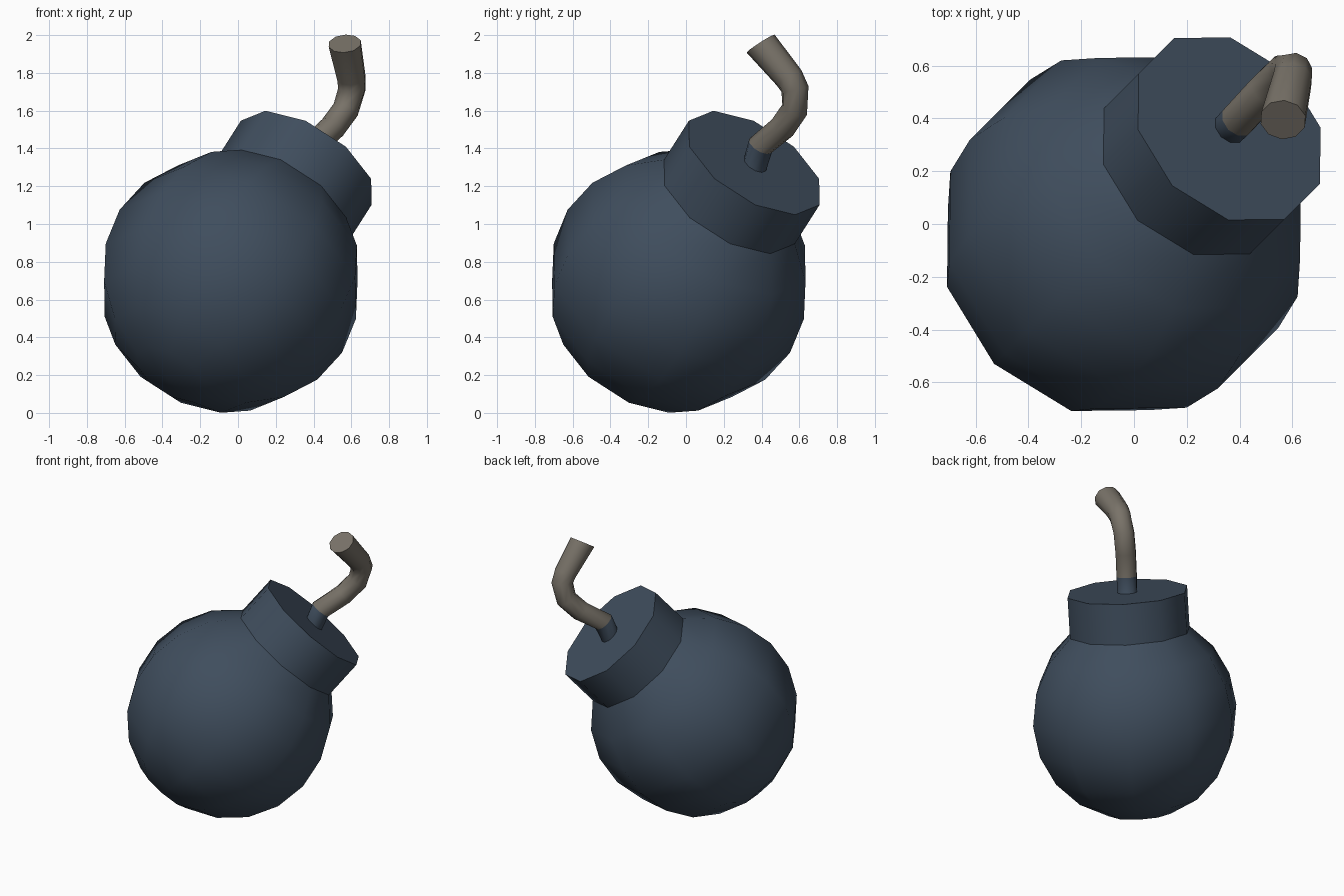
import bpy, bmesh, math
from mathutils import Vector

if "Cube" in bpy.data.objects:
    bpy.data.objects.remove(bpy.data.objects["Cube"])

SIDES = 10


def material(name, rgb):
    m = bpy.data.materials.new(name)
    m.diffuse_color = (*rgb, 1.0)
    m.use_nodes = True
    m.node_tree.nodes["Principled BSDF"].inputs["Base Color"].default_value = m.diffuse_color
    return m


navy = material("dark_navy", (0.05, 0.075, 0.11))
cord = material("grey_brown_cord", (0.19, 0.17, 0.14))


def loft(name, rings, mats, first_of_second=None):
    """Skin rings of (centre, tangent, radius), closing both ends."""
    bm = bmesh.new()
    side = Vector((1, -1, 0)).normalized()
    loops = []
    for centre, tangent, radius in rings:
        t = Vector(tangent).normalized()
        e1 = side.cross(t).normalized()
        e2 = t.cross(e1)
        loops.append([bm.verts.new(Vector(centre) + radius * (
            math.cos(a) * e1 + math.sin(a) * e2))
            for a in (2 * math.pi * k / SIDES for k in range(SIDES))])
    for i in range(len(loops) - 1):
        for k in range(SIDES):
            n = (k + 1) % SIDES
            f = bm.faces.new((loops[i][k], loops[i][n], loops[i + 1][n], loops[i + 1][k]))
            if first_of_second is not None and i >= first_of_second:
                f.material_index = 1
    bm.faces.new(loops[0][::-1])
    end = bm.faces.new(loops[-1])
    end.material_index = len(mats) - 1
    bmesh.ops.remove_doubles(bm, verts=bm.verts[:], dist=0.0005)
    bmesh.ops.recalc_face_normals(bm, faces=bm.faces[:])
    me = bpy.data.meshes.new(name)
    bm.to_mesh(me)
    bm.free()
    for m in mats:
        me.materials.append(m)
    ob = bpy.data.objects.new(name, me)
    bpy.context.collection.objects.link(ob)
    bpy.ops.object.select_all(action='DESELECT')
    ob.select_set(True)
    bpy.context.view_layer.objects.active = ob
    bpy.ops.object.shade_smooth_by_angle(angle=math.radians(40))
    return ob


# Body: tilted low-poly ball whose upper ring is extruded into the neck
R, TILT = 0.70, math.radians(42)
centre = Vector((-0.038, -0.038, 0.697))
s = math.sin(TILT) / math.sqrt(2)
axis = Vector((s, s, math.cos(TILT)))
profile = [(R * math.cos(math.radians(d)), R * math.sin(math.radians(d)))
           for d in range(-90, 55, 18)]
neck_radius = profile[-1][0]
profile.append((neck_radius, 0.844))
loft("ball_and_neck", [(centre + axis * h, axis, r) for r, h in profile], [navy])

# Fuse: navy collar at the root, then a curling cord that widens to its tip
fuse = [
    ((0.365, 0.365, 1.315), axis, 0.068),
    ((0.395, 0.395, 1.415), (0.45, 0.45, 0.75), 0.070),
    ((0.500, 0.510, 1.510), (0.55, 0.55, 0.65), 0.070),
    ((0.570, 0.575, 1.605), (0.40, 0.32, 0.85), 0.071),
    ((0.603, 0.577, 1.715), (0.10, -0.22, 0.97), 0.074),
    ((0.600, 0.545, 1.775), (-0.08, -0.52, 0.85), 0.077),
    ((0.565, 0.395, 1.955), (-0.08, -0.54, 0.84), 0.088),
]
loft("fuse", fuse, [navy, cord], first_of_second=1)
